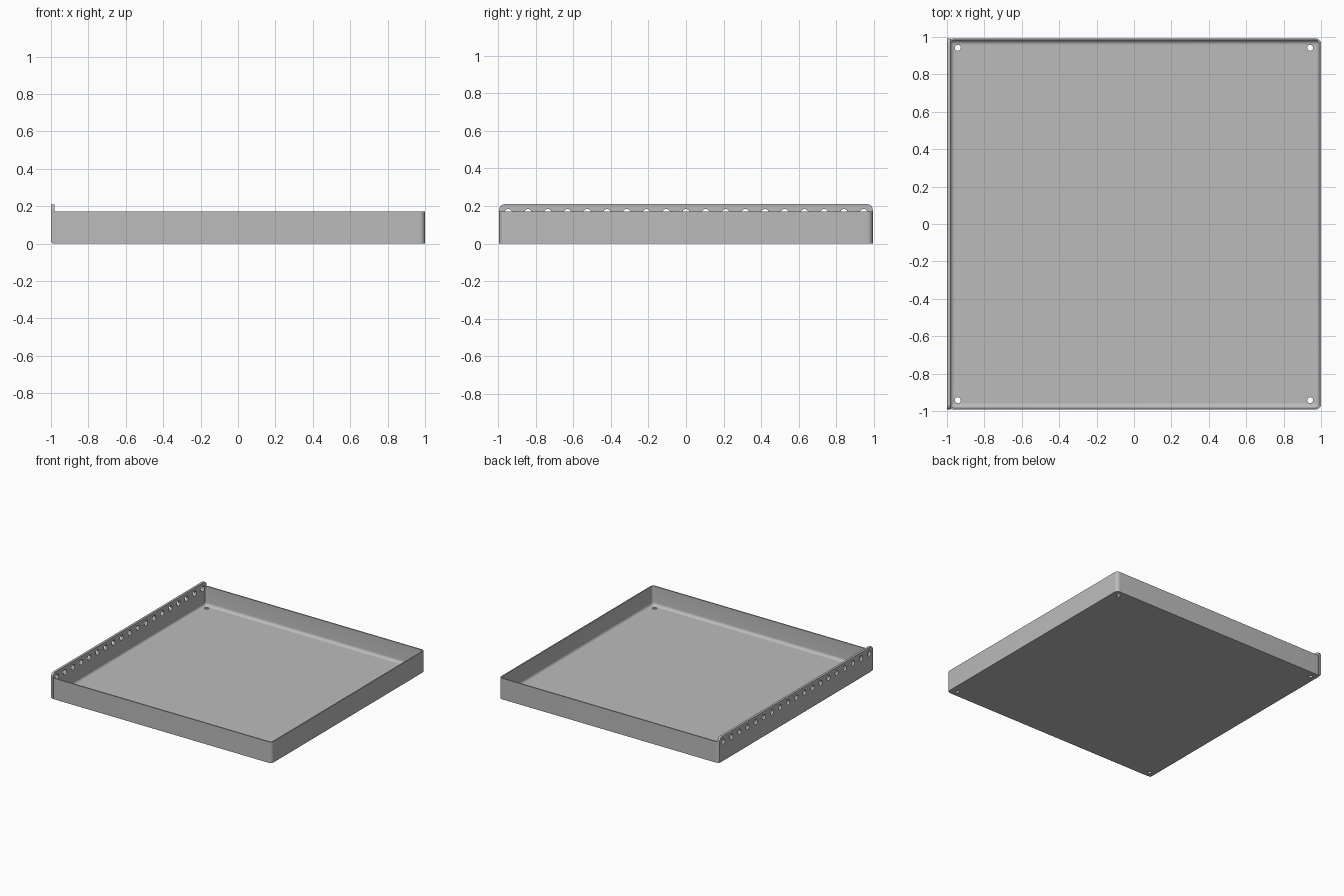
import bpy, bmesh, math
from mathutils import Matrix

cube = bpy.data.objects.get("Cube")
if cube:
    bpy.data.objects.remove(cube, do_unlink=True)

grey = bpy.data.materials.new("sheet grey")
grey.use_nodes = True
GREY = (0.5, 0.5, 0.5, 1)
grey.diffuse_color = GREY
grey.node_tree.nodes["Principled BSDF"].inputs["Base Color"].default_value = GREY

HALF_Y = 0.993          # half depth of the tray
WALL_TOP = 0.172
FLOOR = 0.015
FLANGE_TOP = 0.21
FLANGE_X = -0.981       # inner face of the tall side


def to_object(name, bm):
    bmesh.ops.recalc_face_normals(bm, faces=bm.faces)
    mesh = bpy.data.meshes.new(name)
    bm.to_mesh(mesh)
    bm.free()
    obj = bpy.data.objects.new(name, mesh)
    bpy.context.collection.objects.link(obj)
    mesh.materials.append(grey)
    return obj


def rounded_rect(x0, x1, y0, y1, r, n=8):
    """Points around a rectangle with rounded corners."""
    centres = [(x1 - r, y1 - r), (x0 + r, y1 - r), (x0 + r, y0 + r), (x1 - r, y0 + r)]
    return [(cx + r * math.cos(a), cy + r * math.sin(a))
            for k, (cx, cy) in enumerate(centres)
            for a in [(k + i / n) * math.pi / 2 for i in range(n + 1)]]


def cut_holes(obj, name, centres, radius, depth, rotation):
    """Drill a row of round holes and remove the drill afterwards."""
    bm = bmesh.new()
    for c in centres:
        bmesh.ops.create_cone(bm, cap_ends=True, segments=24, radius1=radius, radius2=radius,
                              depth=depth, matrix=Matrix.Translation(c) @ rotation)
    drill = to_object(name, bm)
    drill.hide_render = True
    mod = obj.modifiers.new("holes", 'BOOLEAN')
    mod.operation = 'DIFFERENCE'
    mod.solver = 'EXACT'
    mod.object = drill
    bpy.context.view_layer.objects.active = obj
    bpy.ops.object.modifier_apply(modifier=mod.name)
    bpy.data.objects.remove(drill, do_unlink=True)


# Tray: stacked rounded outlines, outside up, over the rim, down the inner fillet
def tray_ring(bm, inset, z):
    r = max(0.03 - inset, 0.006)
    pts = rounded_rect(-0.993 + inset, 1 - inset, -HALF_Y + inset, HALF_Y - inset, r)
    return [bm.verts.new((x, y, z)) for x, y in pts]


bm = bmesh.new()
WALL, FILLET = 0.01, 0.025
levels = [(0, 0), (0, WALL_TOP), (WALL, WALL_TOP)]
for i in range(7):
    a = i / 6 * math.pi / 2
    levels.append((WALL + FILLET * (1 - math.cos(a)), FLOOR + FILLET * (1 - math.sin(a))))
rings = [tray_ring(bm, inset, z) for inset, z in levels]
for low, high in zip(rings, rings[1:]):
    for i in range(len(low)):
        j = (i + 1) % len(low)
        bm.faces.new((low[i], low[j], high[j], high[i]))
bm.faces.new(rings[0])
bm.faces.new(rings[-1])
tray = to_object("tray", bm)

# Tall perforated side with rounded upper corners and a bent lower edge
bm = bmesh.new()
outline = [(y, max(z, 0)) for y, z in
           rounded_rect(-HALF_Y, HALF_Y, -0.1, FLANGE_TOP, 0.03) if z > 0]
outline += [(-HALF_Y, 0), (HALF_Y, 0)]
face = bm.faces.new([bm.verts.new((-1, y, z)) for y, z in outline])
ext = bmesh.ops.extrude_face_region(bm, geom=[face])
bmesh.ops.translate(bm, vec=(-1 - FLANGE_X) * Matrix.Identity(3).col[0] * -1,
                    verts=[v for v in ext["geom"] if isinstance(v, bmesh.types.BMVert)])
bend = [e for e in bm.edges if all(v.co.z < 0.001 and v.co.x < -0.999 for v in e.verts)]
bmesh.ops.bevel(bm, geom=bend, offset=0.016, segments=5, profile=0.5, affect='EDGES')
flange = to_object("perforated_side", bm)

# Row of holes in the tall side, cut through the tray wall behind it too
row = [(-0.99, (i - 9) * 0.105, 0.163) for i in range(19)]
for part in (flange, tray):
    cut_holes(part, "side_drill", row, 0.021, 0.08, Matrix.Rotation(math.pi / 2, 4, 'Y'))

# Mounting holes in the floor corners
corners = [(sx * 0.942, sy * 0.942, 0.01) for sx in (-1, 1) for sy in (-1, 1)]
cut_holes(tray, "floor_drill", corners, 0.016, 0.1, Matrix.Identity(4))

for part in (tray, flange):
    bpy.ops.object.select_all(action='DESELECT')
    part.select_set(True)
    bpy.context.view_layer.objects.active = part
    bpy.ops.object.shade_smooth_by_angle(angle=math.radians(35))
